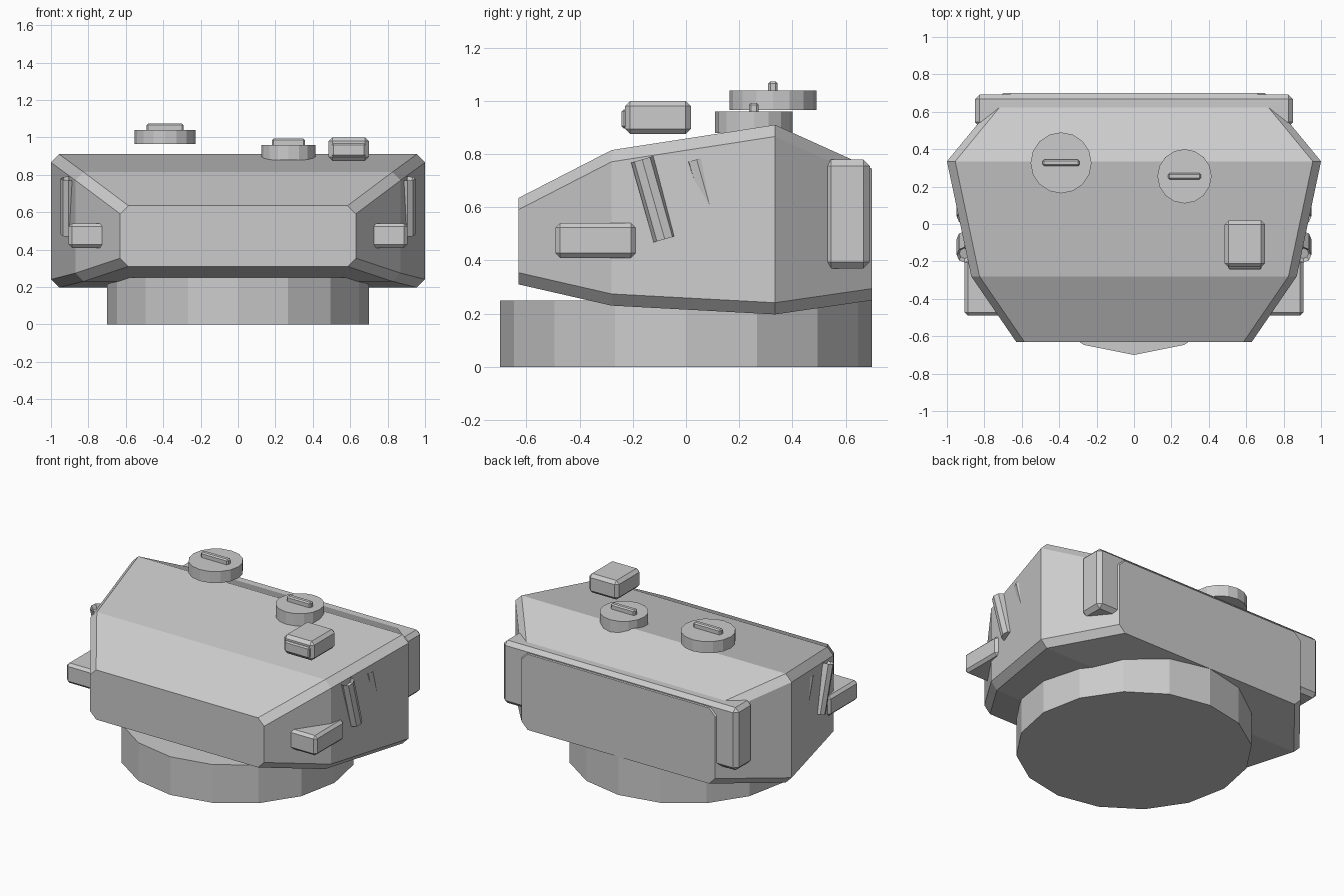
import bpy, bmesh
from math import pi
from mathutils import Vector

if "Cube" in bpy.data.objects:
    bpy.data.objects.remove(bpy.data.objects["Cube"])


def finish(bm, name):
    bmesh.ops.recalc_face_normals(bm, faces=bm.faces)
    me = bpy.data.meshes.new(name)
    bm.to_mesh(me)
    bm.free()
    ob = bpy.data.objects.new(name, me)
    bpy.context.collection.objects.link(ob)
    return ob


def box(name, lo, hi, bevel=0.02):
    lo, hi = Vector(lo), Vector(hi)
    bm = bmesh.new()
    bmesh.ops.create_cube(bm, size=1)
    for v in bm.verts:
        v.co = (lo + hi) / 2 + v.co * (hi - lo)
    if bevel:
        bmesh.ops.bevel(bm, geom=bm.edges[:], offset=bevel, segments=1, affect='EDGES')
    return finish(bm, name)


def cylinder(name, start, end, radius, sides, bore=0):
    start, end = Vector(start), Vector(end)
    axis = end - start
    bm = bmesh.new()
    bmesh.ops.create_cone(bm, cap_ends=True, segments=sides, radius1=radius,
                          radius2=radius, depth=axis.length)
    if bore:
        # hollow out the muzzle end
        cap = max(bm.faces, key=lambda f: f.calc_center_median().z)
        bmesh.ops.inset_region(bm, faces=[cap], thickness=bore)
        for v in cap.verts:
            v.co.z -= 0.03
    # rotate about x so one vertex line stays facing sideways
    rot = Vector((0, 0, 1)).rotation_difference(axis).to_matrix()
    bmesh.ops.rotate(bm, verts=bm.verts, matrix=rot)
    bmesh.ops.translate(bm, verts=bm.verts, vec=(start + end) / 2)
    return finish(bm, name)


# Turret ring
cylinder("turret_ring", (0, 0, 0), (0, 0, 0.25), 0.70, 16)

# Armoured shell: chamfered sections (y, half width, bottom z, top z)
sections = [(-0.63, 0.63, 0.31, 0.635), (-0.28, 0.87, 0.23, 0.815),
            (0.335, 1.0, 0.197, 0.91), (0.70, 0.70, 0.25, 0.745)]
c = 0.044
bm = bmesh.new()
loops = []
for y, w, b, t in sections:
    half = [(w - c, b), (w, b + c), (w, t - c), (w - c, t)]
    ring = half + [(-x, z) for x, z in reversed(half)]
    loops.append([bm.verts.new((x, y, z)) for x, z in ring])
for a, b in zip(loops, loops[1:]):
    for i in range(8):
        j = (i + 1) % 8
        bm.faces.new((a[i], a[j], b[j], b[i]))
bm.faces.new(loops[0])
bm.faces.new(loops[-1])
finish(bm, "turret_shell")

# Rear stowage bin
box("rear_bin", (-0.85, 0.52, 0.37), (0.85, 0.692, 0.78), 0.025)

# Roof hatches with handles
for name, x, y, z0, z1, r, hw in (("commander_hatch", -0.39, 0.327, 0.965, 1.04, 0.163, 0.098),
                                  ("loader_hatch", 0.27, 0.255, 0.88, 0.96, 0.145, 0.087)):
    cylinder(name, (x, y, z0), (x, y, z1), r, 16)
    box(name + "_handle", (x - hw, y - 0.018, z1 - 0.01), (x + hw, y + 0.018, z1 + 0.033), 0.008)

# Roof sight with front window
box("sight_housing", (0.485, -0.23, 0.875), (0.70, 0.018, 1.0))
box("sight_window", (0.502, -0.242, 0.897), (0.683, -0.20, 0.968), 0.008)

# Side boxes and launcher tubes, mirrored
for side, s in (("left", -1), ("right", 1)):
    x0, x1 = sorted((s * 0.62, s * 0.905))
    box(side + "_side_box", (x0, -0.49, 0.41), (x1, -0.19, 0.54), 0.017)
    for i in range(2):
        dy = 0.205 * i
        cylinder(f"{side}_launcher_tube_{i + 1}", (s * 0.905, -0.08 + dy, 0.48),
                 (s * 0.905, -0.165 + dy, 0.78), 0.043, 8, bore=0.014)
